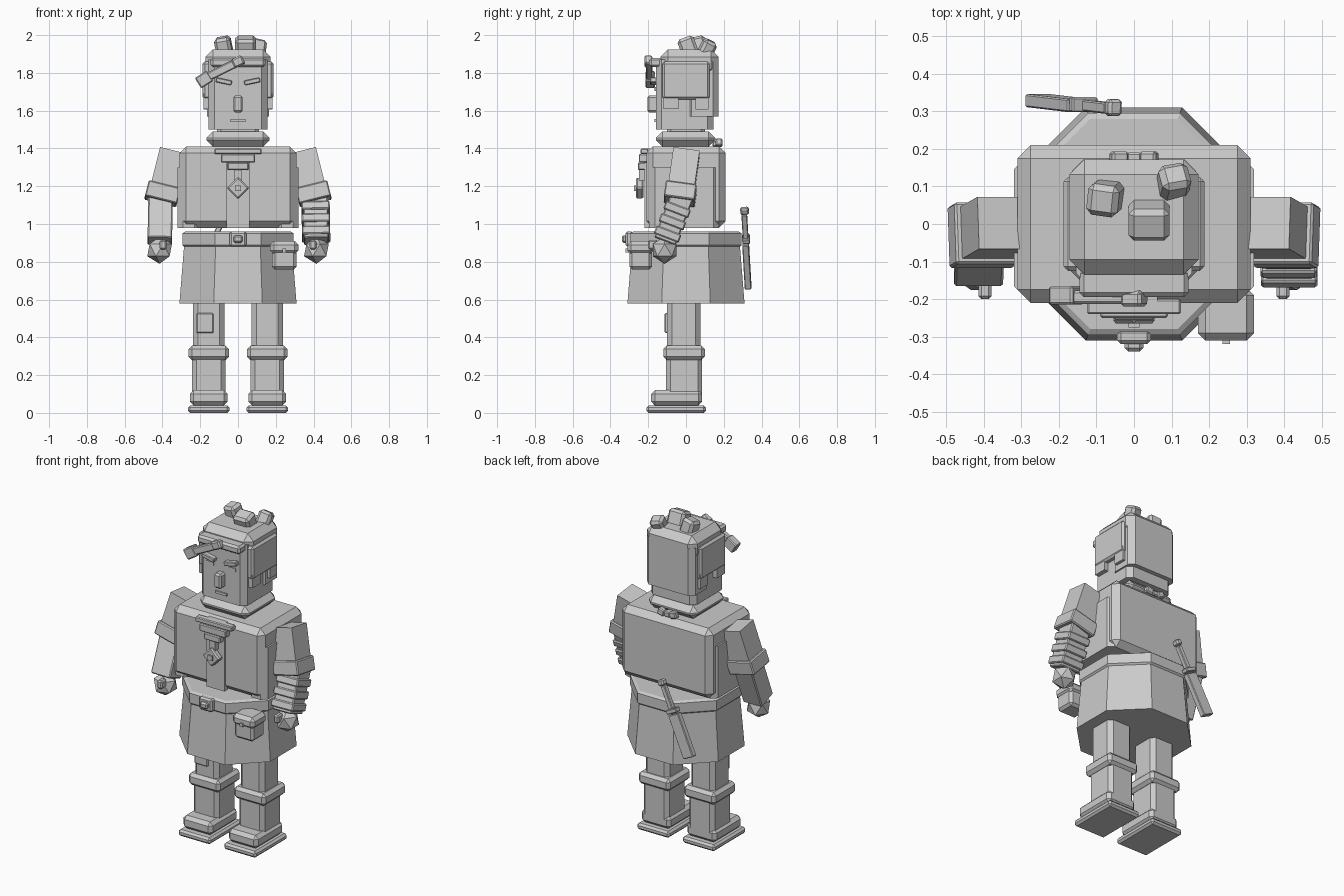
import bpy
import bmesh
from math import radians, cos, sin, pi
from mathutils import Euler, Matrix, Vector

default_cube = bpy.data.objects.get("Cube")
if default_cube:
    bpy.data.objects.remove(default_cube, do_unlink=True)

# The single flat colour
grey = bpy.data.materials.new("plain_grey")
grey.use_nodes = True
colour = (0.6, 0.6, 0.6, 1)
grey.diffuse_color = colour
grey.node_tree.nodes["Principled BSDF"].inputs["Base Color"].default_value = colour


def finish(name, bm):
    """Turn a bmesh into a flat shaded object."""
    bmesh.ops.recalc_face_normals(bm, faces=bm.faces)
    mesh = bpy.data.meshes.new(name)
    bm.to_mesh(mesh)
    bm.free()
    mesh.materials.append(grey)
    obj = bpy.data.objects.new(name, mesh)
    bpy.context.scene.collection.objects.link(obj)
    return obj


def block(name, centre, size, chamfer=0.0, tilt=(0, 0, 0), upright=False):
    """Chamfered box; upright chamfers only the vertical edges."""
    bm = bmesh.new()
    bmesh.ops.create_cube(bm, size=1)
    bmesh.ops.scale(bm, vec=size, verts=bm.verts)
    if chamfer:
        edges = [e for e in bm.edges if not upright
                 or abs(e.verts[0].co.z - e.verts[1].co.z) > size[2] / 2]
        bmesh.ops.bevel(bm, geom=edges, offset=chamfer, segments=1,
                        affect='EDGES', profile=0.5, clamp_overlap=True)
    turn = Euler([radians(a) for a in tilt]).to_matrix().to_4x4()
    bm.transform(Matrix.Translation(centre) @ turn)
    return finish(name, bm)


def span(name, x, y, z, chamfer=0.0, upright=False):
    """Box given by its extent along each axis."""
    centre = [sum(r) / 2 for r in (x, y, z)]
    size = [r[1] - r[0] for r in (x, y, z)]
    return block(name, centre, size, chamfer, upright=upright)


def middle(name, half, y, z, chamfer=0.0, upright=False):
    """Box centred on the body's middle plane."""
    return span(name, (-half, half), y, z, chamfer, upright)


def octagon_stack(name, profile):
    """Eight-sided solid from (flat radius, height) pairs."""
    bm = bmesh.new()
    rings = []
    for flat, z in profile:
        r = flat / cos(pi / 8)
        angles = [(k + 0.5) * pi / 4 for k in range(8)]
        rings.append([bm.verts.new((r * cos(a), r * sin(a), z)) for a in angles])
    for low, high in zip(rings, rings[1:]):
        for k in range(8):
            n = (k + 1) % 8
            bm.faces.new((low[k], low[n], high[n], high[k]))
    bm.faces.new(rings[0])
    bm.faces.new(rings[-1])
    return finish(name, bm)


# Skirt and belt
octagon_stack("skirt", [(.31, .58), (.285, .89)])
octagon_stack("belt", [(.285, .88), (.295, .89), (.295, .95), (.28, .96)])
middle("buckle_plate", .045, (-.32, -.28), (.88, .96), .01)
middle("buckle_pin", .025, (-.34, -.31), (.9, .94), .01)

# Belt pouch
span("pouch_body", (.18, .31), (-.3, -.18), (.76, .87), .015)
span("pouch_flap", (.17, .32), (-.31, -.17), (.84, .91), .02)
span("pouch_button", (.235, .255), (-.32, -.3), (.85, .87))

# Torso with side panels and a shirt front
middle("torso", .31, (-.21, .21), (.98, 1.41), .035)
for side, label in ((1, "left"), (-1, "right")):
    block(label + "_vest_panel", (side * .26, -.01, 1.14), (.12, .37, .32), .03,
          upright=True)
middle("placket", .062, (-.22, -.19), (.98, 1.4))
middle("collar_bar", .125, (-.24, -.2), (1.37, 1.4), .005)
middle("upper_necklace", .09, (-.25, -.2), (1.325, 1.37), .005)
middle("lower_necklace", .055, (-.255, -.2), (1.285, 1.325), .005)
middle("pendant_cord", .02, (-.25, -.2), (1.23, 1.29))
block("pendant", (0, -.245, 1.19), (.085, .04, .085), .008, tilt=(0, 45, 0))
middle("pendant_stone", .015, (-.275, -.25), (1.175, 1.205))

# Neck and the knot behind it
middle("neck_scarf", .168, (-.16, .155), (1.41, 1.49), .035)
middle("neck", .11, (-.1, .1), (1.45, 1.53), .02)
middle("scarf_knot", .02, (.14, .19), (1.41, 1.44), .005)
for side, label in ((1, "left"), (-1, "right")):
    block(label + "_knot_loop", (side * .04, .175, 1.43), (.045, .035, .04), .006,
          tilt=(0, side * -15, 0))

# Head and face
middle("head", .155, (-.16, .145), (1.5, 1.87), .03, upright=True)
middle("nose", .025, (-.205, -.15), (1.59, 1.68), .01)
middle("mouth", .04, (-.168, -.15), (1.54, 1.555))
for side, label in ((1, "left"), (-1, "right")):
    block(label + "_brow", (side * .075, -.17, 1.755), (.085, .04, .025), .004,
          tilt=(0, side * -12, 0))
    block(label + "_eye", (side * .075, -.16, 1.715), (.05, .012, .02))

# Hair
middle("hair_cap", .172, (-.135, .172), (1.78, 1.925), .04)
middle("hair_back", .165, (0, .172), (1.57, 1.86), .03, upright=True)
middle("hair_fringe", .145, (-.195, -.12), (1.83, 1.88), .012)
for side, label in ((1, "left"), (-1, "right")):
    hair_x = side * .165
    block(label + "_side_hair", (hair_x, 0, 1.76), (.045, .25, .2), .012)
    block(label + "_sideburn", (hair_x, -.08, 1.65), (.035, .08, .08))
    block(label + "_nape_lock", (hair_x, .085, 1.65), (.035, .07, .09))
block("right_tuft", (-.075, .07, 1.935), (.085, .085, .11), .015, tilt=(12, -10, -8))
block("front_tuft", (.04, .01, 1.94), (.11, .09, .1), .015, tilt=(20, 0, 0))
block("left_tuft", (.105, .11, 1.925), (.08, .075, .1), .015, tilt=(-25, 12, 10))

# Forehead feather
block("feather_stem", (-.075, -.195, 1.82), (.23, .035, .045), .006, tilt=(0, -26, 0))
block("feather_tip", (-.18, -.19, 1.765), (.075, .05, .065), .006, tilt=(0, -32, 0))
block("feather_clasp", (0, -.2, 1.86), (.06, .04, .05), .008, tilt=(0, -26, 0))

# Arms, hands, legs and boots
for side, label in ((1, "left"), (-1, "right")):
    lean = (-8, side * -14, 0)
    block(label + "_sleeve", (side * .373, -.015, 1.255), (.15, .14, .26), .0, lean)
    block(label + "_cuff", (side * .4, -.03, 1.16), (.175, .165, .085), .006, lean)
    bend = (-21, side * -1, 0)
    elbow = Vector((side * .412, -.065, 1.03))
    block(label + "_forearm", elbow, (.13, .12, .26), .006, bend)
    if side > 0:
        along = Euler([radians(a) for a in bend]).to_matrix() @ Vector((0, 0, 1))
        for number, offset in enumerate((-.09, -.02, .05)):
            block("wrist_wrap_%d" % number, elbow + along * offset,
                  (.15, .14, .045), .006, bend)
    hand = bmesh.new()
    bmesh.ops.create_icosphere(hand, subdivisions=1, radius=.073)
    hand.transform(Matrix.Translation((side * .415, -.113, .862)))
    finish(label + "_hand", hand)
    block(label + "_thumb", (side * .397, -.175, .89), (.035, .05, .05), .008)

    leg_x = side * .155
    block(label + "_thigh", (leg_x, -.012, .48), (.165, .175, .4), .025, upright=True)
    block(label + "_knee_band", (leg_x, -.01, .318), (.215, .22, .075), .018)
    block(label + "_shin", (leg_x, -.01, .2), (.175, .19, .2), .022, upright=True)
    block(label + "_ankle", (leg_x, -.05, .08), (.2, .27, .08), .02)
    block(label + "_sole", (leg_x, -.052, .02), (.22, .315, .04), .012)
block("leg_patch", (-.175, -.1, .475), (.09, .025, .105), .005)

# Sheathed blade hung on the back of the skirt
slant = (3, 26, 0)
block("sheath", (-.2, .322, .785), (.075, .035, .26), .004, slant)
block("blade_guard", (-.135, .318, .92), (.075, .04, .025), .004, slant)
block("blade_grip", (-.095, .312, .99), (.03, .03, .14), .004, slant)
block("pommel", (-.055, .31, 1.07), (.04, .045, .035), .008, slant)
